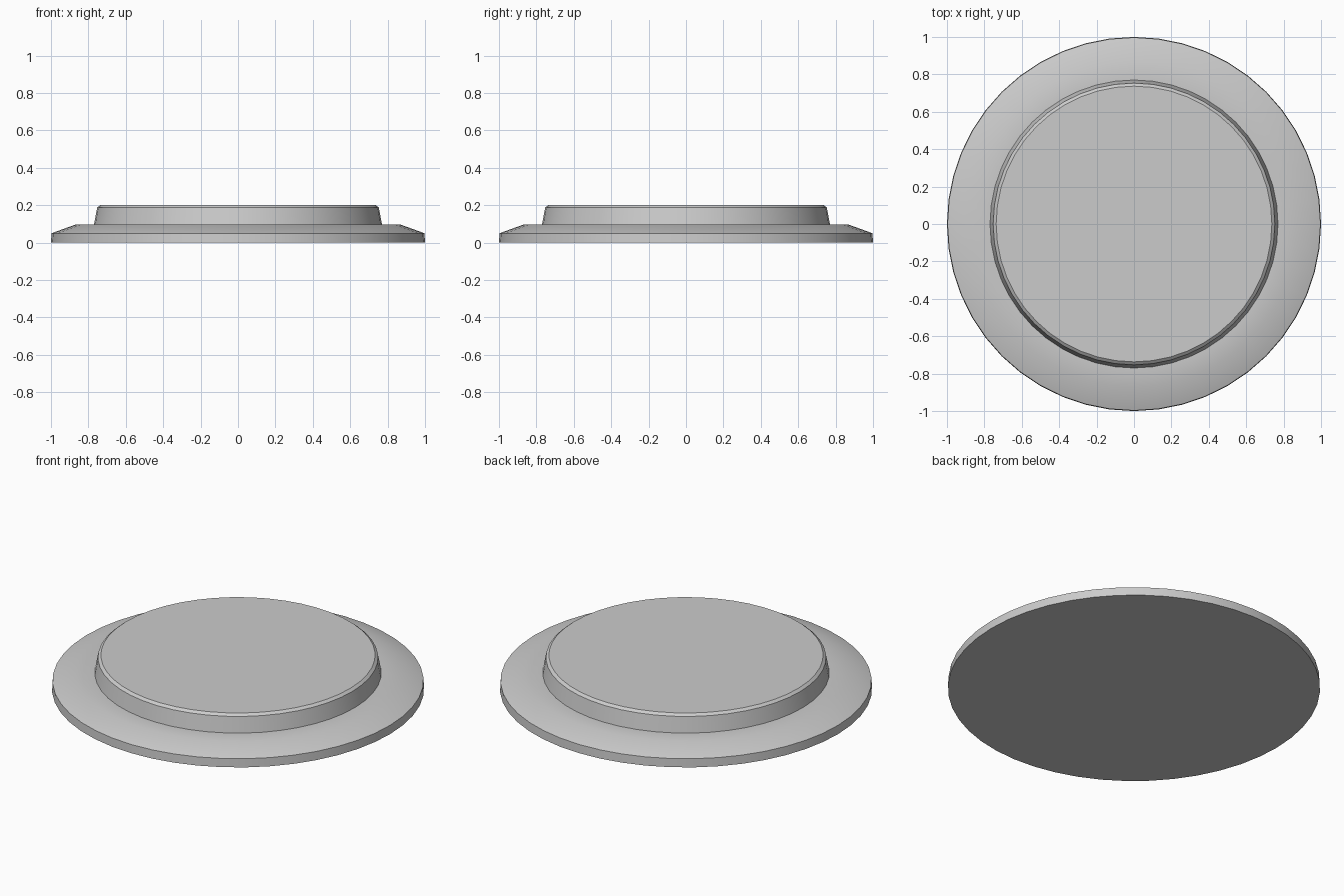
import bpy
import bmesh
import math

SIDES = 48

cube = bpy.data.objects.get("Cube")
if cube:
    bpy.data.objects.remove(cube, do_unlink=True)

# Single plain grey material
grey = bpy.data.materials.new("light grey")
grey.use_nodes = True
colour = (0.6, 0.6, 0.6, 1)
grey.diffuse_color = colour
grey.node_tree.nodes["Principled BSDF"].inputs["Base Color"].default_value = colour


def lathe(name, profile):
    """Stack rings of (radius, height) and cap both ends."""
    bm = bmesh.new()
    rings = []
    for r, z in profile:
        rings.append([bm.verts.new((r * math.cos(2 * math.pi * i / SIDES),
                                    r * math.sin(2 * math.pi * i / SIDES), z))
                      for i in range(SIDES)])
    for low, high in zip(rings, rings[1:]):
        for i in range(SIDES):
            j = (i + 1) % SIDES
            bm.faces.new((low[i], low[j], high[j], high[i]))
    bm.faces.new(rings[0][::-1])
    bm.faces.new(rings[-1])
    mesh = bpy.data.meshes.new(name)
    bm.to_mesh(mesh)
    bm.free()
    mesh.materials.append(grey)
    obj = bpy.data.objects.new(name, mesh)
    bpy.context.collection.objects.link(obj)
    bpy.ops.object.select_all(action="DESELECT")
    obj.select_set(True)
    bpy.context.view_layer.objects.active = obj
    bpy.ops.object.shade_smooth_by_angle(angle=math.radians(30))
    return obj


# Wide flange with sloping rim, stepping up to a raised disc with a bevelled edge
lathe("round_base", [(1.0, 0), (0.997, 0.05), (0.87, 0.096), (0.77, 0.096),
                     (0.753, 0.187), (0.737, 0.2)])
